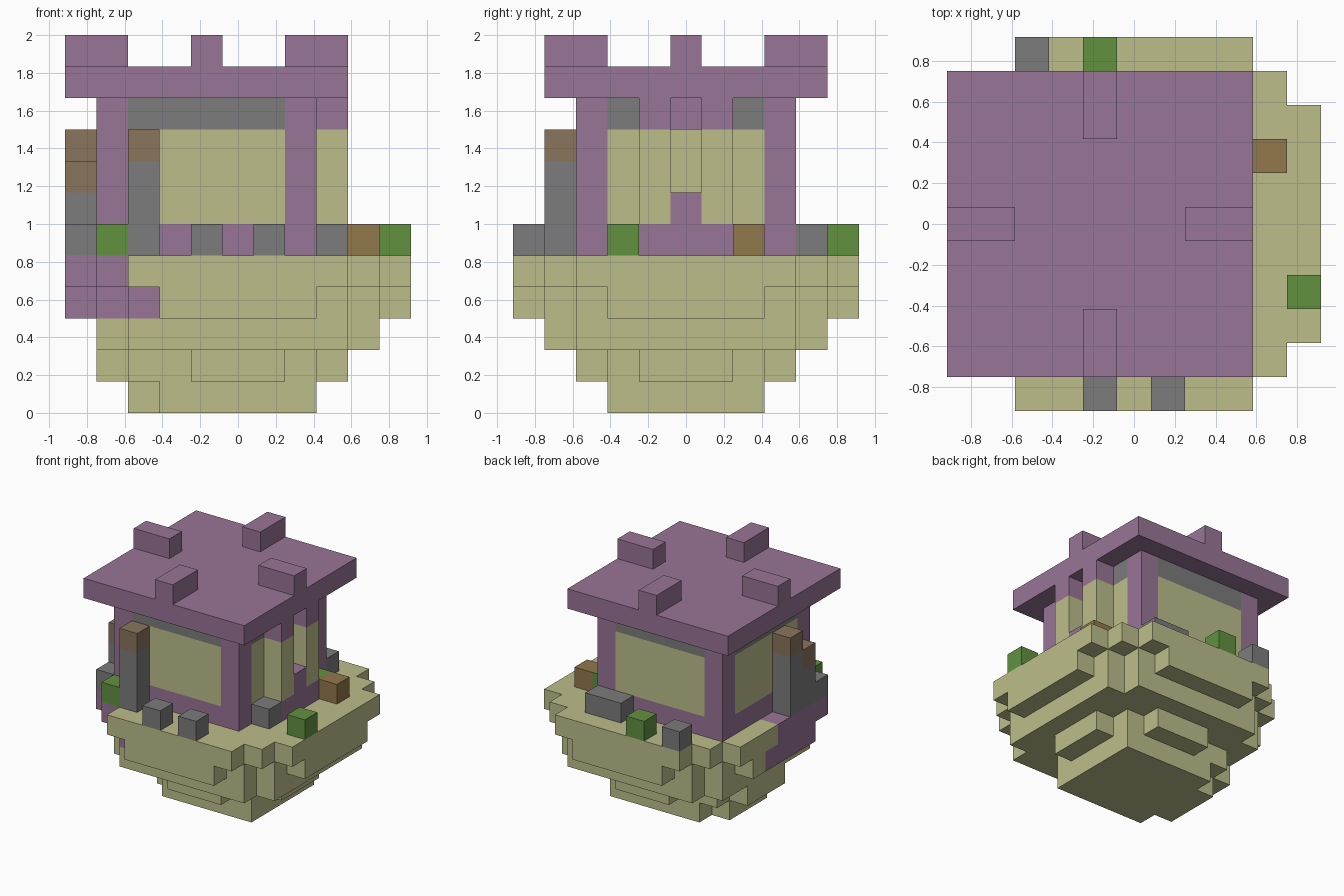
import bpy, bmesh
from mathutils import Vector
from itertools import product

cube = bpy.data.objects.get("Cube")
if cube:
    bpy.data.objects.remove(cube, do_unlink=True)

U = 1 / 6                                   # block edge length
ORIGIN = Vector((-5.5 * U, -5.5 * U, 0))


def material(name, rgb):
    def linear(c):
        c /= 255
        return c / 12.92 if c < 0.04045 else ((c + 0.055) / 1.055) ** 2.4
    colour = [linear(c) for c in rgb] + [1]
    m = bpy.data.materials.new(name)
    m.use_nodes = True
    m.diffuse_color = colour
    m.node_tree.nodes["Principled BSDF"].inputs["Base Color"].default_value = colour
    return m


MATERIALS = {
    "purple": material("purple block", (153, 117, 151)),
    "sand": material("pale sand", (188, 190, 138)),
    "gray": material("gray stone", (124, 124, 124)),
    "brown": material("post brown", (138, 117, 92)),
    "ochre": material("crate brown", (146, 120, 76)),
    "green": material("leaf green", (98, 145, 64)),
}
NAMES = list(MATERIALS)

parts = {}                                  # part name -> {cell: colour}


def fill(part, colour, x, y, z):
    """Fill an inclusive range of blocks; colour is a name or a rule."""
    cells = parts.setdefault(part, {})
    span = [(v, v) if isinstance(v, int) else v for v in (x, y, z)]
    for cell in product(*(range(a, b + 1) for a, b in span)):
        cells[cell] = colour(*cell) if callable(colour) else colour


# Floating base: stepped layers widening upwards
fill("base_foot", "sand", (3, 7), (3, 7), 0)
fill("base_foot", "sand", 2, (4, 6), 0)

fill("base_lower", "sand", (2, 7), (3, 7), 1)
fill("base_lower", "sand", (4, 6), (2, 8), 1)
fill("base_lower", "sand", (1, 8), (4, 6), 1)

fill("base_middle", "sand", (2, 8), (1, 9), 2)
fill("base_middle", "sand", (1, 9), (2, 8), 2)


# Purple patch on the front right corner of the ledge and deck
def ledge_rule(i, j, k):
    return "purple" if i <= 2 and 1 <= j <= 6 else "sand"


def deck_rule(i, j, k):
    return "purple" if i <= 1 and j <= 5 else "sand"


for inset in range(4):
    fill("base_ledge", ledge_rule, (3 - inset, 7 + inset), (inset, 10 - inset), 3)
for inset in range(3):
    fill("deck", deck_rule, (2 - inset, 8 + inset), (inset, 10 - inset), 4)


# House: purple corners and sill, sand panels, gray band under the roof
def house_rule(i, j, k):
    corner = i in (1, 7) and j in (2, 8)
    if corner or k == 5:
        return "purple"
    return "gray" if k == 9 else "sand"


fill("house", house_rule, (1, 7), (2, 8), (5, 9))
fill("house", "purple", 7, 5, 9)
for k in (7, 8):
    del parts["house"][(7, 5, k)]           # recessed doorway

# Porch: two columns and a doorstep
fill("porch", "purple", 8, (4, 6), 5)
fill("porch", "purple", 8, 5, 6)
for j in (4, 6):
    fill("porch", "sand", 8, j, (6, 8))
    fill("porch", "purple", 8, j, 9)

# Roof slab with four studs
fill("roof", "purple", (0, 8), (1, 9), 10)
for j in ((1, 2), (8, 9)):
    fill("roof", "purple", 4, j, 11)
for i in ((0, 1), (7, 8)):
    fill("roof", "purple", i, 5, 11)

# Posts with brown caps
for name, i, j, cap in (("front_post", 2, 1, 8), ("side_post_tall", 0, 4, 8),
                        ("side_post_short", 0, 3, 7)):
    fill(name, "gray", i, j, (5, cap - 1))
    fill(name, "brown", i, j, cap)

# Loose blocks on the deck
for n, (i, j) in enumerate(((4, 0), (6, 0), (8, 3), (2, 10), (0, 2))):
    fill(f"stone_{n + 1}", "gray", i, j, 5)
fill("stone_bench", "gray", (6, 7), 9, 5)
for n, (i, j) in enumerate(((1, 1), (10, 3), (4, 10), (8, 7))):
    fill(f"bush_{n + 1}", "green", i, j, 5)
fill("crate", "ochre", 9, 7, 5)

occupied = set().union(*parts.values())


def build(name, cells):
    """Make a mesh of the exposed block faces and merge flat areas."""
    bm = bmesh.new()
    for cell, colour in cells.items():
        for axis, side in product(range(3), (0, 1)):
            step = list(cell)
            step[axis] += 2 * side - 1
            if tuple(step) in occupied:
                continue
            u, v = (axis + 1) % 3, (axis + 2) % 3
            corners = []
            for du, dv in ((0, 0), (1, 0), (1, 1), (0, 1)):
                p = Vector(cell)
                p[axis] += side
                p[u] += du
                p[v] += dv
                corners.append(bm.verts.new(ORIGIN + p * U))
            face = bm.faces.new(corners if side else corners[::-1])
            face.material_index = NAMES.index(colour)
    bmesh.ops.remove_doubles(bm, verts=bm.verts, dist=0.001)
    bmesh.ops.dissolve_limit(bm, angle_limit=0.01, verts=bm.verts,
                             edges=bm.edges, delimit={"MATERIAL"})
    mesh = bpy.data.meshes.new(name)
    bm.to_mesh(mesh)
    bm.free()
    for m in MATERIALS.values():
        mesh.materials.append(m)
    obj = bpy.data.objects.new(name, mesh)
    bpy.context.collection.objects.link(obj)


for part, cells in parts.items():
    build(part, cells)
